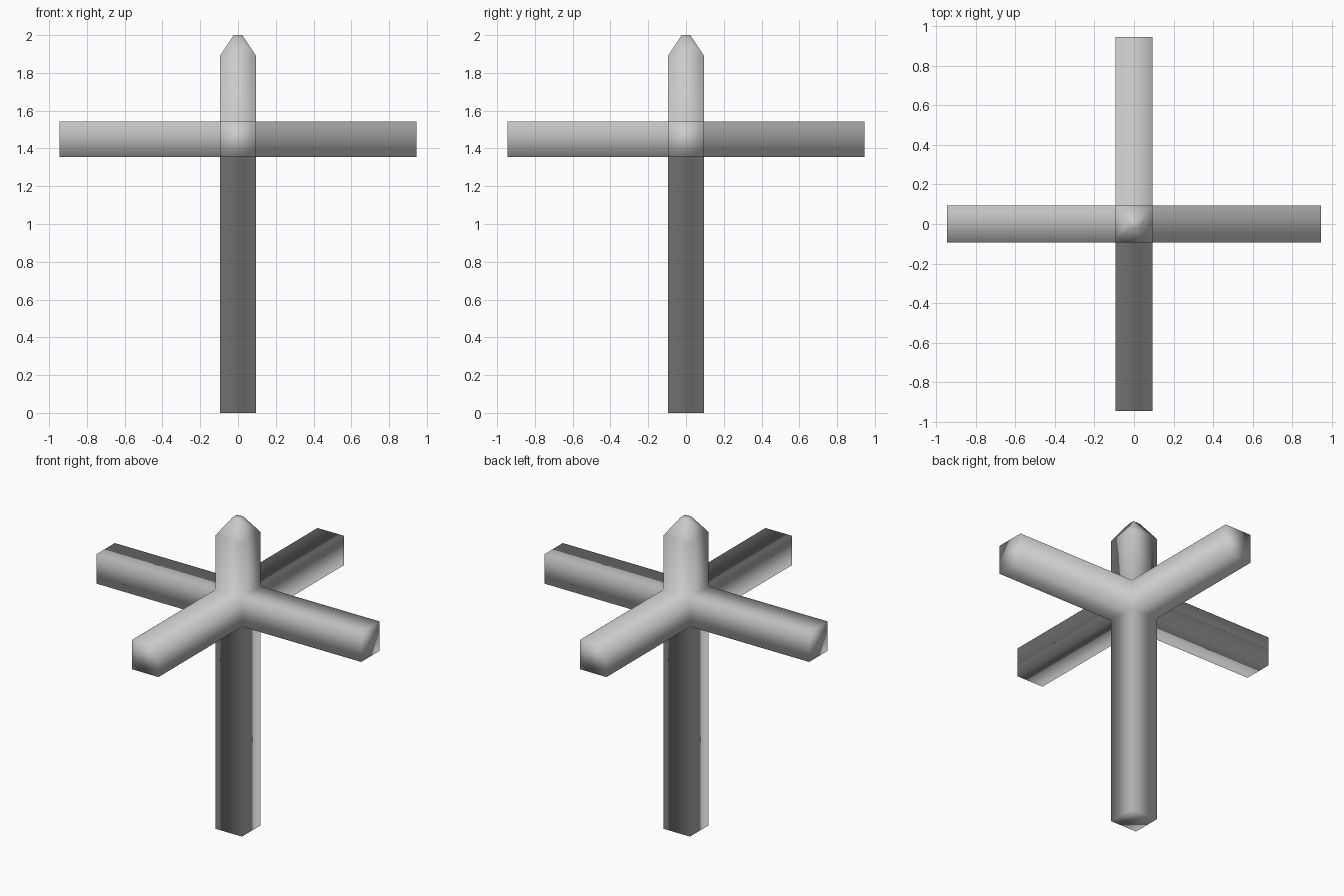
import bpy, bmesh
from mathutils import Vector

if "Cube" in bpy.data.objects:
    bpy.data.objects.remove(bpy.data.objects["Cube"])

HALF = 0.0945      # half thickness of every bar
HUB_Z = 1.448      # height of the crossing
REACH = 0.945      # arm end distance from centre

bm = bmesh.new()

# hub cube where all bars meet
bmesh.ops.create_cube(bm, size=2 * HALF)
bmesh.ops.translate(bm, verts=bm.verts, vec=(0, 0, HUB_Z))


def pull(direction, distance):
    """Extrude the outermost face in the given direction and return the new end."""
    d = Vector(direction)
    bm.normal_update()
    faces = [f for f in bm.faces if f.normal.dot(d) > 0.99]
    face = max(faces, key=lambda f: f.calc_center_median().dot(d))
    end = bmesh.ops.extrude_discrete_faces(bm, faces=[face])["faces"][0]
    bmesh.ops.translate(bm, verts=end.verts, vec=d * distance)
    return end


# four horizontal arms
for d in ((1, 0, 0), (-1, 0, 0), (0, 1, 0), (0, -1, 0)):
    pull(d, REACH - HALF)

# post down to the ground
pull((0, 0, -1), HUB_Z - HALF)

# upper post with tapered tip
pull((0, 0, 1), 1.892 - HUB_Z - HALF)
tip = pull((0, 0, 1), 2.0 - 1.892)
for v in tip.verts:
    v.co.x *= 0.24
    v.co.y *= 0.24

bmesh.ops.recalc_face_normals(bm, faces=bm.faces)
for f in bm.faces:
    f.smooth = True

mesh = bpy.data.meshes.new("crossed_post")
bm.to_mesh(mesh)
bm.free()
post = bpy.data.objects.new("crossed_post", mesh)
bpy.context.collection.objects.link(post)
